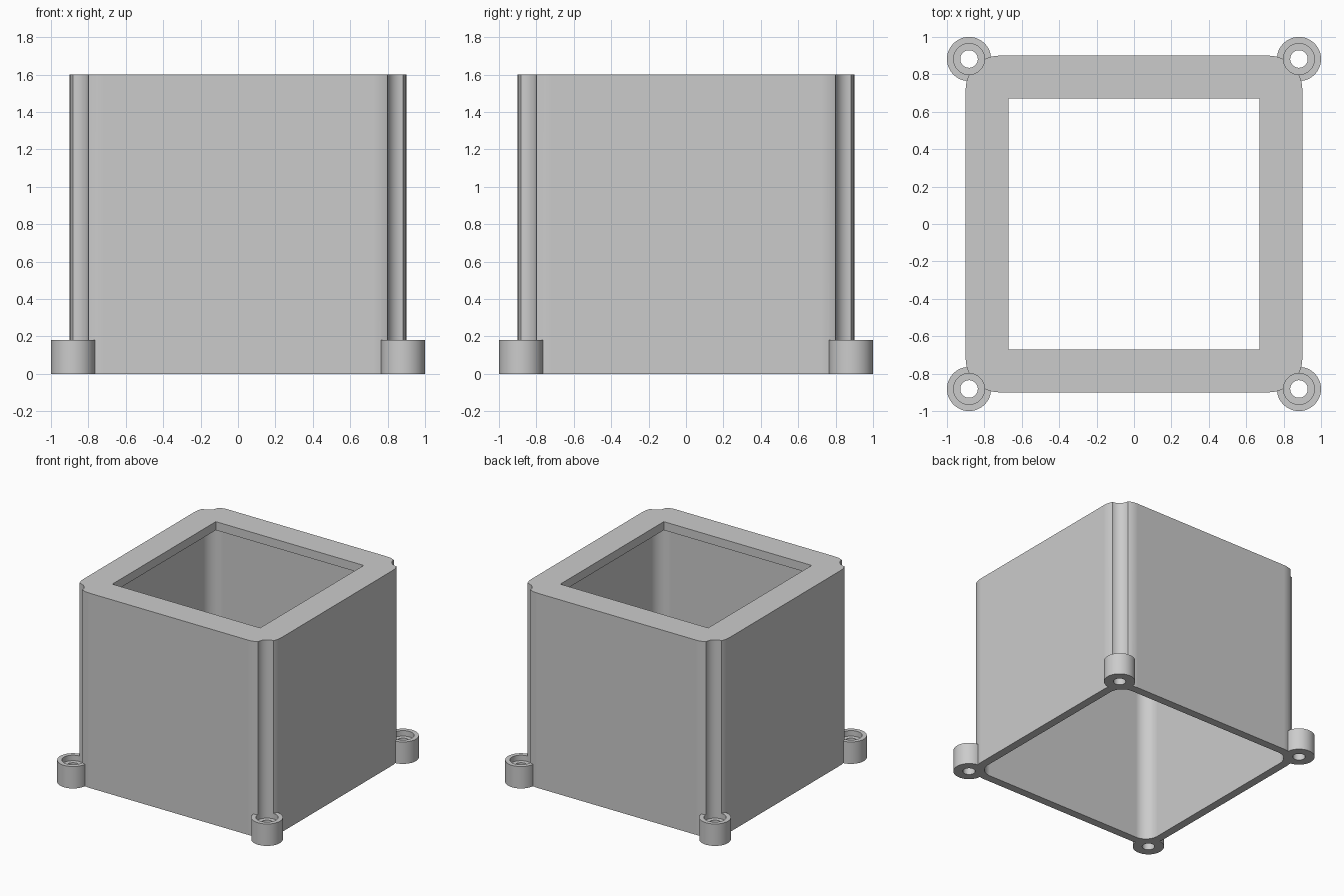
import bpy, bmesh, math

cube = bpy.data.objects.get("Cube")
if cube:
    bpy.data.objects.remove(cube, do_unlink=True)

HEIGHT, HALF, CORNER_R = 1.6, 0.9, 0.18
WALL, LIP, OPENING = 0.067, 0.07, 0.672
BOSS_AT, BOSS_R, BOSS_H = 0.882, 0.118, 0.18
GROOVE_R, HOLE_R, SEAT_Z = 0.083, 0.047, 0.135
CORNERS = [(sx, sy) for sx in (-1, 1) for sy in (-1, 1)]

grey = bpy.data.materials.new("light_grey_plastic")
grey.use_nodes = True
colour = (0.6, 0.6, 0.6, 1)
grey.diffuse_color = colour
grey.node_tree.nodes["Principled BSDF"].inputs["Base Color"].default_value = colour


def prism(name, outline, z0, z1):
    """Extrude a counter-clockwise outline between two heights."""
    bm = bmesh.new()
    base = bm.faces.new([bm.verts.new((x, y, z0)) for x, y in outline])
    top = bmesh.ops.extrude_face_region(bm, geom=[base], use_keep_orig=True)
    verts = [g for g in top["geom"] if isinstance(g, bmesh.types.BMVert)]
    bmesh.ops.translate(bm, vec=(0, 0, z1 - z0), verts=verts)
    bmesh.ops.recalc_face_normals(bm, faces=bm.faces)
    mesh = bpy.data.meshes.new(name)
    bm.to_mesh(mesh)
    bm.free()
    mesh.materials.append(grey)
    obj = bpy.data.objects.new(name, mesh)
    bpy.context.collection.objects.link(obj)
    return obj


def circle(x, y, r, n=48):
    return [(x + r * math.cos(math.tau * i / n), y + r * math.sin(math.tau * i / n))
            for i in range(n)]


def rounded_square(half, r, steps=12):
    pts = []
    for q, (sx, sy) in enumerate([(1, 1), (-1, 1), (-1, -1), (1, -1)]):
        for i in range(steps + 1):
            a = math.pi / 2 * (q + i / steps)
            pts.append((sx * (half - r) + r * math.cos(a),
                        sy * (half - r) + r * math.sin(a)))
    return pts


def combine(target, tool, operation):
    """Apply a boolean and discard the tool object."""
    tool.hide_render = True
    mod = target.modifiers.new(operation.lower(), "BOOLEAN")
    mod.operation, mod.solver, mod.object = operation, "EXACT", tool
    bpy.context.view_layer.objects.active = target
    bpy.ops.object.modifier_apply(modifier=mod.name)
    bpy.data.objects.remove(tool, do_unlink=True)


# Rounded housing with a screw boss at each corner
housing = prism("housing", rounded_square(HALF, CORNER_R), 0, HEIGHT)
for sx, sy in CORNERS:
    boss = prism("screw_boss", circle(sx * BOSS_AT, sy * BOSS_AT, BOSS_R), 0, BOSS_H)
    combine(housing, boss, "UNION")

# Hollow interior, open below, with a square window in the top
cavity = prism("cavity_cutter", rounded_square(HALF - WALL, CORNER_R - WALL),
               -0.1, HEIGHT - LIP)
combine(housing, cavity, "DIFFERENCE")
window = prism("window_cutter", [(-OPENING, -OPENING), (OPENING, -OPENING),
                                 (OPENING, OPENING), (-OPENING, OPENING)],
               HEIGHT - 0.3, HEIGHT + 0.1)
combine(housing, window, "DIFFERENCE")

# Driver grooves down the corners, ending in counterbored screw holes
for sx, sy in CORNERS:
    x, y = sx * BOSS_AT, sy * BOSS_AT
    combine(housing, prism("groove_cutter", circle(x, y, GROOVE_R), SEAT_Z, HEIGHT + 0.1),
            "DIFFERENCE")
    combine(housing, prism("hole_cutter", circle(x, y, HOLE_R, 32), -0.1, SEAT_Z + 0.1),
            "DIFFERENCE")

# Smooth curved walls, crisp edges
bpy.ops.object.select_all(action="DESELECT")
housing.select_set(True)
bpy.context.view_layer.objects.active = housing
bpy.ops.object.shade_smooth_by_angle(angle=math.radians(30))
weighted = housing.modifiers.new("weighted_normals", "WEIGHTED_NORMAL")
weighted.keep_sharp = True
